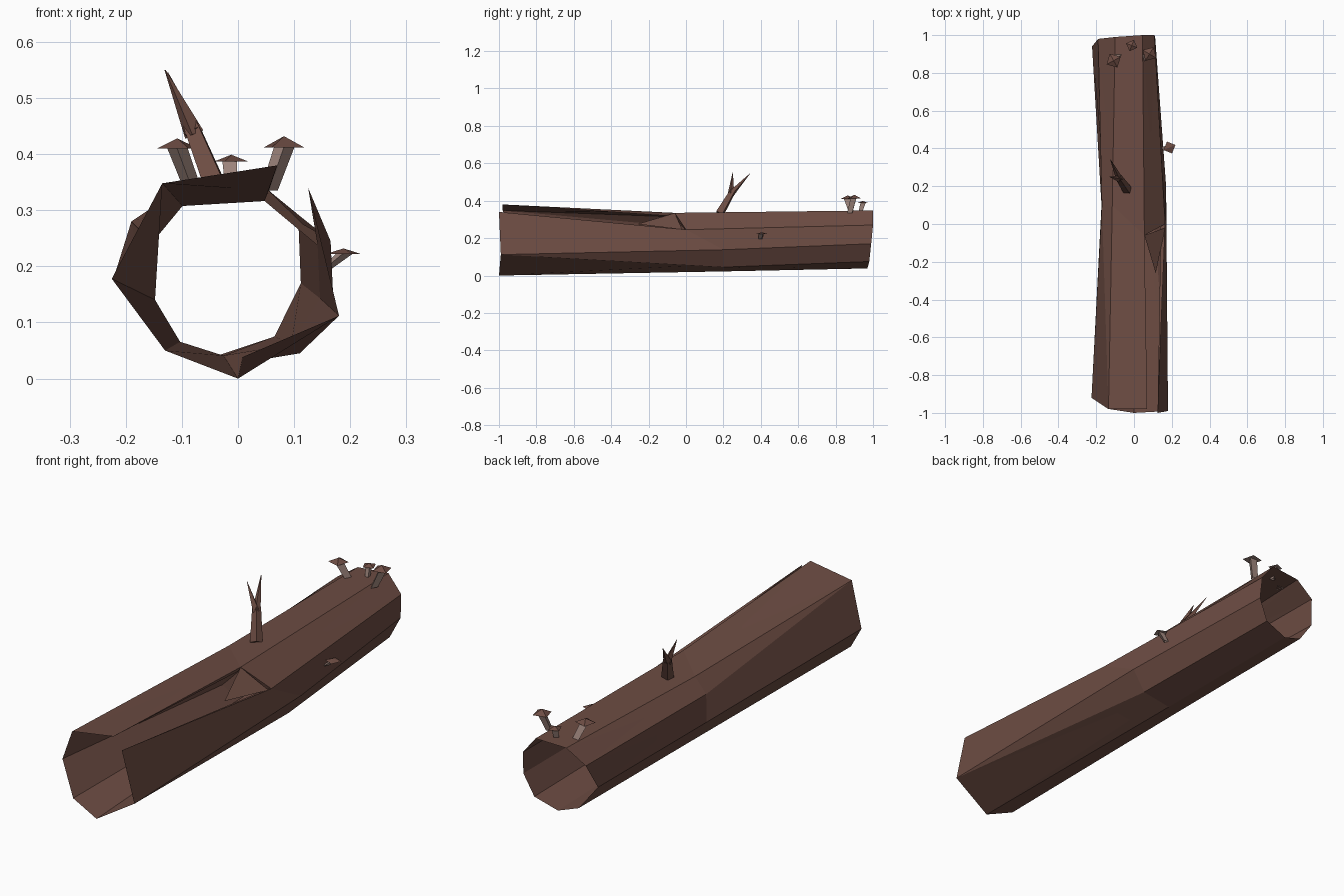
import bpy, bmesh, math
from mathutils import Vector

if "Cube" in bpy.data.objects:
    bpy.data.objects.remove(bpy.data.objects["Cube"])


def material(name, rgb):
    m = bpy.data.materials.new(name)
    m.diffuse_color = (*rgb, 1)
    m.use_nodes = True
    m.node_tree.nodes["Principled BSDF"].inputs["Base Color"].default_value = m.diffuse_color
    return m


bark = material("bark_brown", (0.153, 0.073, 0.056))
pale = material("pale_beige", (0.356, 0.246, 0.212))


def finish(name, bm, mats):
    bmesh.ops.remove_doubles(bm, verts=bm.verts, dist=0.0005)
    bmesh.ops.recalc_face_normals(bm, faces=bm.faces)
    me = bpy.data.meshes.new(name)
    bm.to_mesh(me)
    bm.free()
    for m in mats:
        me.materials.append(m)
    ob = bpy.data.objects.new(name, me)
    bpy.context.collection.objects.link(ob)
    return ob


# Hollow log: rings run top left, top right, then clockwise round to upper left
front = [(-.135, -.98, .348), (.07, -.98, .38), (.125, -1, .34), (.18, -.99, .112),
         (.18, -.99, .112), (0, -1, 0), (-.13, -.98, .05), (-.225, -.92, .178),
         (-.135, -.98, .348)]
middle = [(-.115, .10, .325), (.055, -.06, .335), (.165, 0, .245), (.17, .20, .138),
          (.11, .20, .045), (-.03, .20, .022), (-.12, .15, .05), (-.172, .10, .135),
          (-.17, .10, .26)]
back = [(-.10, .99, .34), (.045, 1, .348), (.108, 1, .27), (.112, .99, .17),
        (.065, .98, .075), (-.045, .97, .038), (-.14, .96, .07), (-.222, .94, .178),
        (-.19, .98, .28)]
# The wall has sharp rims and is thickest in the middle
inner = [(x * .86, y, .18 + (z - .18) * .88) for x, y, z in middle]

bm = bmesh.new()
F, M, B, I = [[bm.verts.new(p) for p in ring] for ring in (front, middle, back, inner)]
n = len(F)
for i in range(n):
    j = (i + 1) % n
    bm.faces.new((M[i], M[j], B[j], B[i]))
    bm.faces.new((I[j], I[i], B[i], B[j]))
    if i != 1:                                  # the split stays open
        bm.faces.new((F[i], F[j], M[j], M[i]))
        bm.faces.new((F[j], F[i], I[i], I[j]))
# Lips and end of the split
bm.faces.new((F[1], M[1], I[1]))
bm.faces.new((F[2], M[2], I[2]))
bm.faces.new((M[1], M[2], I[2], I[1]))
finish("hollow_log", bm, [bark])

# Splinter leaning into the end of the split
bm = bmesh.new()
bm.faces.new([bm.verts.new(p) for p in
              ((.055, -.06, .334), (.165, -.02, .246), (.115, -.26, .275))])
finish("split_splinter", bm, [bark])


def spike(bm, a, b, ra, rb, sides=4):
    """Tapered limb between two points."""
    a, b = Vector(a), Vector(b)
    q = (b - a).to_track_quat('Z', 'Y')
    rings = []
    for c, r in ((a, ra), (b, rb)):
        rings.append([bm.verts.new(c + q @ Vector((r * math.cos(t), r * math.sin(t), 0)))
                      for t in (2 * math.pi * k / sides for k in range(sides))])
    for k in range(sides):
        m = (k + 1) % sides
        bm.faces.new((rings[0][k], rings[0][m], rings[1][m], rings[1][k]))
    bm.faces.new(rings[0][::-1])
    bm.faces.new(rings[1])


# Forked twig
bm = bmesh.new()
spike(bm, (-.035, .18, .33), (-.083, .25, .45), .026, .018)
spike(bm, (-.078, .24, .435), (-.13, .25, .55), .018, .001)
spike(bm, (-.078, .24, .435), (-.125, .342, .545), .018, .001)
finish("forked_twig", bm, [bark])


def mushroom(name, base, cap, radius, rise, foot, turn):
    """Three-sided stem flaring upward under a shallow pointed cap."""
    base, cap = Vector(base), Vector(cap)
    bm = bmesh.new()

    def ring(c, r, sides):
        return [bm.verts.new(c + Vector((r * math.cos(t), r * math.sin(t), 0)))
                for t in (turn + 2 * math.pi * k / sides for k in range(sides))]
    low, high = ring(base, foot, 3), ring(cap, radius * .5, 3)
    for k in range(3):
        m = (k + 1) % 3
        bm.faces.new((low[k], low[m], high[m], high[k])).material_index = 1
    rim = ring(cap, radius, 4)
    tip = bm.verts.new(cap + Vector((0, 0, rise)))
    under = bm.faces.new(rim[::-1])
    under.material_index = 1
    for k in range(4):
        bm.faces.new((rim[k], rim[(k + 1) % 4], tip))
    finish(name, bm, [bark, pale])


mushroom("left_mushroom", (-.08, .89, .335), (-.108, .865, .410), .042, .018, .018, .5)
mushroom("right_mushroom", (.055, .88, .335), (.082, .90, .412), .042, .020, .018, 2.6)
mushroom("small_mushroom", (-.01, .93, .335), (-.012, .945, .387), .032, .012, .012, 1.2)
mushroom("side_mushroom", (.155, .40, .195), (.188, .405, .222), .034, .010, .012, .4)
